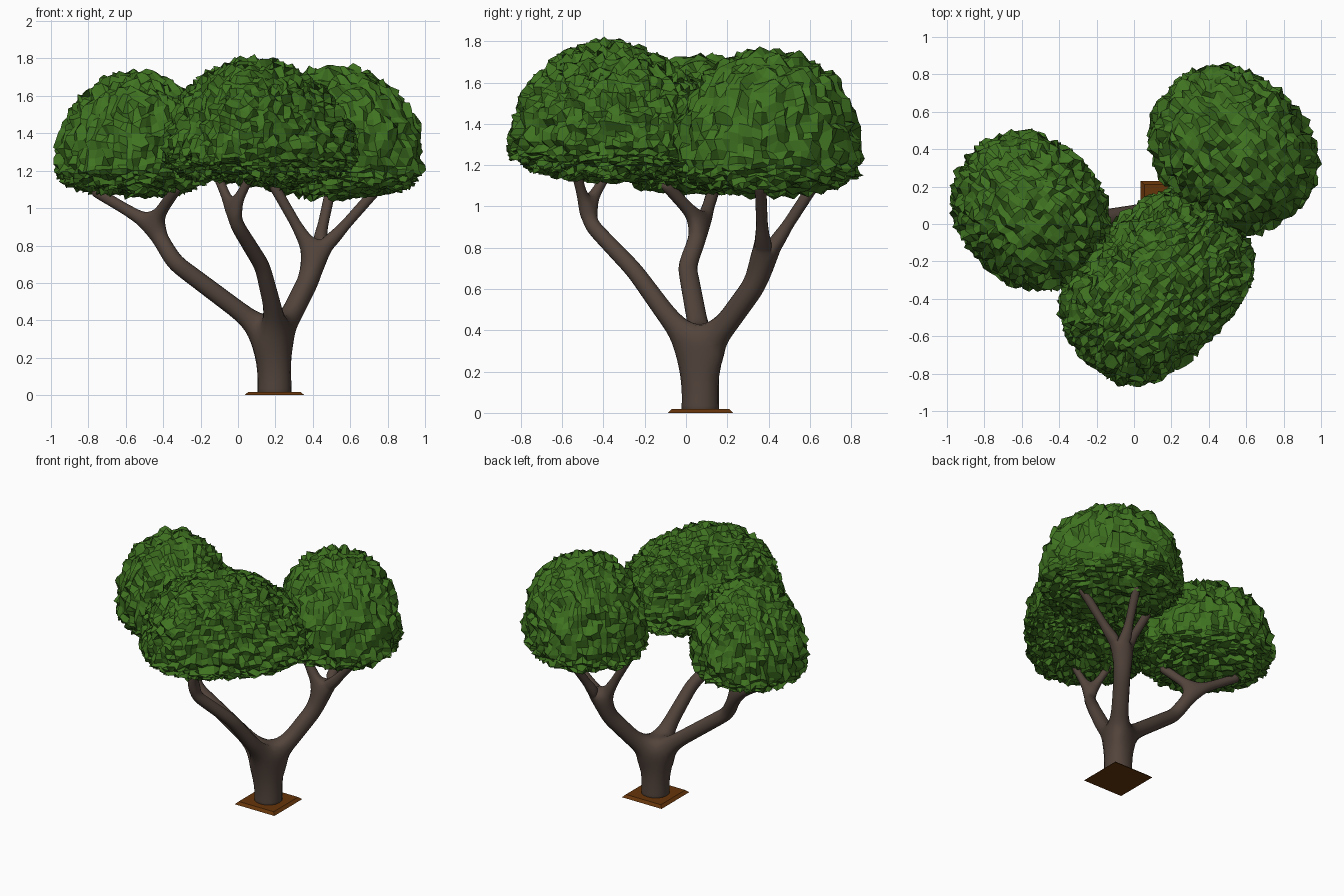
import bpy, bmesh, random
from math import tan, radians
from mathutils import Vector, Matrix

if "Cube" in bpy.data.objects:
    bpy.data.objects.remove(bpy.data.objects["Cube"])

random.seed(4)


def material(name, color):
    m = bpy.data.materials.new(name)
    m.diffuse_color = (*color, 1)
    m.use_nodes = True
    m.node_tree.nodes["Principled BSDF"].inputs["Base Color"].default_value = m.diffuse_color
    return m


bark = material("bark", (0.085, 0.058, 0.045))
leaf = material("leaf", (0.05, 0.17, 0.015))
soil = material("soil", (0.13, 0.035, 0.003))


def add_object(name, bm, mat):
    me = bpy.data.meshes.new(name)
    bm.to_mesh(me)
    bm.free()
    ob = bpy.data.objects.new(name, me)
    me.materials.append(mat)
    bpy.context.collection.objects.link(ob)
    return ob


# Square soil plate with a chamfered upper rim
bm = bmesh.new()
bmesh.ops.create_cube(bm, size=1)
for v in bm.verts:
    s = 0.318 if v.co.z < 0 else 0.28
    v.co = (0.195 + v.co.x * s, 0.07 + v.co.y * s, 0.018 * (v.co.z + 0.5))
add_object("soil_base", bm, soil)

# Trunk and branches: a skeleton of (x, y, z, radius) points with a skin
trunk = [(0.195, 0.07, 0.0, 0.1), (0.195, 0.07, 0.012, 0.1),
         (0.195, 0.07, 0.16, 0.095), (0.195, 0.07, 0.29, 0.082)]
limbs = [
    ([(0.02, 0.055, 0.44, 0.054), (-0.34, 0.005, 0.71, 0.05), (-0.46, 0.08, 0.91, 0.044)],
     [(-0.78, 0.14, 1.10, 0.032), (-0.32, -0.11, 1.12, 0.032)]),
    ([(0.185, -0.09, 0.47, 0.052), (0.13, -0.25, 0.69, 0.045), (0.0, -0.45, 0.90, 0.04),
      (-0.03, -0.485, 0.98, 0.038)],
     [(-0.12, -0.36, 1.20, 0.026), (0.08, -0.54, 1.20, 0.026)]),
    ([(0.285, 0.195, 0.43, 0.06), (0.385, 0.34, 0.63, 0.06), (0.415, 0.375, 0.73, 0.056)],
     [(0.76, 0.36, 1.12, 0.03), (0.50, 0.63, 1.12, 0.03), (0.18, 0.36, 1.14, 0.03)]),
]
bm = bmesh.new()
radii = []


def grow(parent, points):
    for p in points:
        v = bm.verts.new(p[:3])
        radii.append(p[3])
        if parent:
            bm.edges.new((parent, v))
        parent = v
    return parent


top = grow(None, trunk)
for path, tips in limbs:
    fork = grow(top, path)
    for t in tips:
        # an extra point near the fork keeps the crotch tight
        near = [a + (b - a) * 0.45 for a, b in zip(path[-1], t)]
        near[3] = t[3]
        grow(fork, [near, t])
tree = add_object("trunk_and_branches", bm, bark)
skin = tree.modifiers.new("skin", "SKIN")
skin.use_smooth_shade = True
for i, r in enumerate(radii):
    sv = tree.data.skin_vertices[0].data[i]
    sv.radius = (r, r)
    sv.use_root = i == 0
sub = tree.modifiers.new("subdivision", "SUBSURF")
sub.levels = sub.render_levels = 2


# Leaf crowns: quad spheroids with flattened undersides and jagged faces;
# plan and side set how boxy the outline is, lean lowers the far end
def crown(name, center, radius, up, down, cuts, plan, side, lean=0):
    bm = bmesh.new()
    bmesh.ops.create_cube(bm, size=2)
    bmesh.ops.subdivide_edges(bm, edges=bm.edges[:], cuts=cuts, use_grid_fill=True)
    rot = Matrix.Rotation(radians(45), 3, "Z")
    for v in bm.verts:
        d = Vector([tan(c * 0.7854) for c in v.co])
        h = (abs(d.x) ** plan + abs(d.y) ** plan) ** (1 / plan)
        d /= (h ** side + abs(d.z) ** side) ** (1 / side)
        z = up * d.z * (1 - lean * d.x) if d.z > 0 else -down * abs(d.z) ** 0.7
        p = Vector((d.x * radius[0], d.y * radius[1], z))
        p += Vector([random.uniform(-0.012, 0.012) for _ in range(3)])
        p += d.normalized() * random.uniform(-0.028, 0.028)
        v.co = rot @ p + Vector(center)
    add_object(name, bm, leaf)


crown("left_crown", (-0.555, 0.07, 1.23), (0.37, 0.43), 0.495, 0.155, 17, 2.2, 2.05)
crown("right_crown", (0.53, 0.40, 1.23), (0.385, 0.46), 0.515, 0.165, 17, 2.3, 2.2)
crown("front_crown", (0.12, -0.335, 1.29), (0.535, 0.39), 0.50, 0.155, 23, 2.7, 1.9, 0.12)
